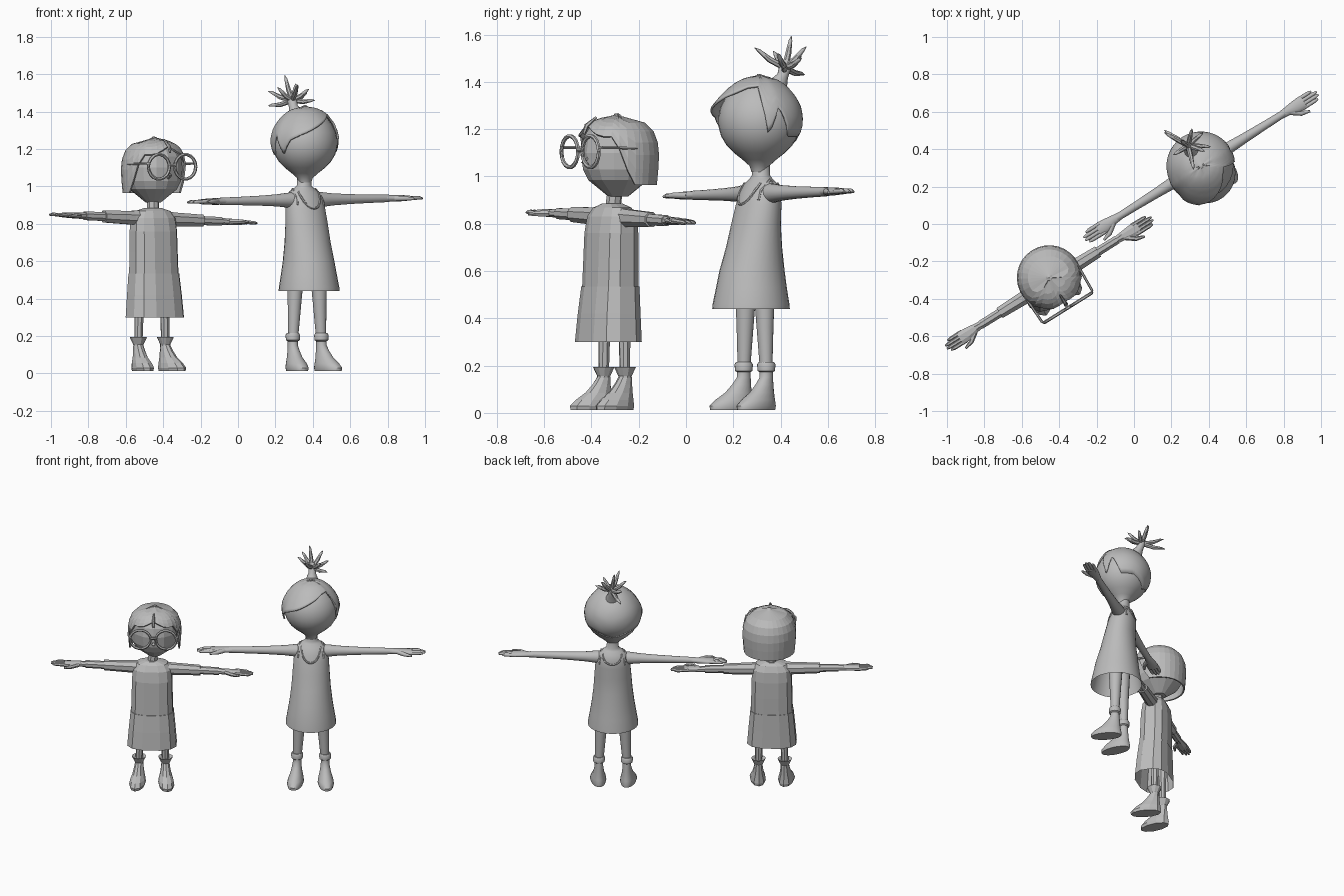
import bpy, bmesh, math
from mathutils import Matrix, Vector

if "Cube" in bpy.data.objects:
    bpy.data.objects.remove(bpy.data.objects["Cube"])

grey = bpy.data.materials.new("plain_grey")
grey.diffuse_color = (0.5, 0.5, 0.5, 1)
grey.use_nodes = True
grey.node_tree.nodes["Principled BSDF"].inputs["Base Color"].default_value = grey.diffuse_color
frame = Matrix()      # placement of the figure being built
low = False           # low-poly style switch
prefix = ""


def place(x, y):
    return Matrix.Translation((x, y, 0)) @ Matrix.Rotation(math.radians(32), 4, 'Z')


def finish(name, bm, closed=True):
    bmesh.ops.remove_doubles(bm, verts=bm.verts, dist=0.0004)
    bmesh.ops.recalc_face_normals(bm, faces=bm.faces)
    for f in bm.faces:
        f.smooth = not low
    me = bpy.data.meshes.new(prefix + name)
    bm.to_mesh(me)
    bm.free()
    me.transform(frame)
    me.materials.append(grey)
    ob = bpy.data.objects.new(prefix + name, me)
    bpy.context.collection.objects.link(ob)
    if not low:
        me.set_sharp_from_angle(angle=math.radians(50))
    return ob


def skin(name, rings, cap0=True, cap1=True):
    """Bridge equal rings of points into a surface."""
    bm = bmesh.new()
    vs = [[bm.verts.new(p) for p in r] for r in rings]
    n = len(vs[0])
    for a, b in zip(vs, vs[1:]):
        for i in range(n):
            k = (i + 1) % n
            bm.faces.new((a[i], a[k], b[k], b[i]))
    if cap0:
        bm.faces.new(vs[0])
    if cap1:
        bm.faces.new(vs[-1])
    return finish(name, bm)


def loft(name, rings, axis='z', n=None, power=1.0, turn=None, cap0=True):
    """Rings are (position, centre 1, centre 2, radius 1, radius 2)."""
    n = n or (10 if low else 28)
    out = []
    for p, c1, c2, r1, r2 in rings:
        ring = []
        for i in range(n):
            a = 2 * math.pi * (i + 0.5) / n
            c, s = math.cos(a), math.sin(a)
            u = c1 + r1 * math.copysign(abs(c) ** power, c)
            v = c2 + r2 * math.copysign(abs(s) ** power, s)
            q = Vector((u, v, p)) if axis == 'z' else Vector((p, u, v))
            ring.append(turn @ q if turn else q)
        out.append(ring)
    return skin(name, out, cap0)


def tube(name, pts, radii, n=None):
    n = n or (6 if low else 10)
    pts = [Vector(p) for p in pts]
    out = []
    for i, p in enumerate(pts):
        t = pts[min(i + 1, len(pts) - 1)] - pts[max(i - 1, 0)]
        q = t.to_track_quat('Z', 'Y')
        r = radii[i] if isinstance(radii, (list, tuple)) else radii
        out.append([p + q @ Vector((r * math.cos(2 * math.pi * k / n),
                                    r * math.sin(2 * math.pi * k / n), 0)) for k in range(n)])
    return skin(name, out)


def lerp(table, x):
    if x <= table[0][0]:
        return table[0][1]
    for (a, u), (b, v) in zip(table, table[1:]):
        if x <= b:
            return u + (v - u) * (x - a) / (b - a)
    return table[-1][1]


def hair_shell(name, profile, edge, centre, off, n, rows, flare=0, flare_at=0):
    """Shell over the head whose lower edge height depends on direction."""
    top = profile[-1][0] + off
    out = []
    for j in range(rows + 1):
        t = (j / rows) ** 1.6
        ring = []
        for i in range(n):
            deg = -180 + 360 * i / n
            a = math.radians(deg)
            z = top + (lerp(edge, deg) - top) * t
            r = lerp(profile, z - off * t) + off * min(1, j)
            if j == 0:
                r = 0.001
            r += flare * t * t * max(0, math.cos(math.radians(deg - flare_at))) ** 3
            ring.append((centre[0] + r * math.sin(a), centre[1] - r * math.cos(a), z))
        out.append(ring)
    ob = skin(name, out, cap1=False)
    m = ob.modifiers.new("thickness", 'SOLIDIFY')
    m.thickness, m.offset = 0.01, -1
    return ob


def legs_and_boots(hip, ankle, leg_r, cuff):
    for side, s in (("left", -1), ("right", 1)):
        tube(side + "_leg", [(s * hip, 0.02, 0.6), (s * (hip + ankle) / 2, 0.02, 0.36),
                             (s * ankle, 0.02, 0.15)], leg_r, 8 if low else 16)
        turn = Matrix.Translation((s * ankle, 0.02, 0)) @ Matrix.Rotation(s * math.radians(8), 4, 'Z')
        loft(side + "_boot", [(0.012, 0, -0.056, 0.046, 0.098), (0.03, 0, -0.056, 0.052, 0.1),
                              (0.055, 0, -0.045, 0.048, 0.084), (0.085, 0, -0.025, 0.038, 0.06),
                              (0.12, 0, -0.01, 0.031, 0.042), (0.15, 0, 0, 0.027, 0.03)] +
             [(z, 0, 0, r, r) for z, r in cuff], turn=turn, n=10 if low else 20)


def hand(side, s, wrist, y, z, slope):
    h = lambda x: z + slope * s * x
    loft(side + "_hand", [(s * (wrist + d), y - o, h(wrist + d), a, b) for d, o, a, b in
         ((-0.02, 0, 0.02, 0.018), (0.03, 0, 0.026, 0.018), (0.08, 0.004, 0.037, 0.017),
          (0.13, 0.004, 0.038, 0.014))], 'x', n=8 if low else 14)
    for k in range(4):
        fy = y - 0.031 + 0.018 * k
        end = wrist + (0.2, 0.215, 0.215, 0.19)[k]
        tube(f"{side}_finger_{k + 1}", [(s * (wrist + 0.1), fy, h(wrist)), (s * (end - 0.02), fy, h(end)),
                                        (s * end, fy, h(end) - 0.003)], (0.011, 0.01, 0.005))
    tube(side + "_thumb", [(s * (wrist + 0.04), y - 0.015, h(wrist)), (s * (wrist + 0.085), y - 0.05, h(wrist)),
                           (s * (wrist + 0.13), y - 0.064, h(wrist) - 0.003)], (0.015, 0.013, 0.006))


# ---------- tall smooth figure ----------
frame, prefix = place(0.38, 0.275), "tall_"
torso = [(0.44, 0, 0, 0.162, 0.165), (0.46, 0, 0, 0.161, 0.163), (0.53, 0, 0.002, 0.149, 0.15),
         (0.6, 0, 0.005, 0.138, 0.138), (0.7, 0, 0.015, 0.126, 0.116), (0.8, 0, 0.025, 0.119, 0.099),
         (0.88, 0, 0.038, 0.113, 0.09), (0.93, 0, 0.045, 0.106, 0.08), (0.97, 0, 0.05, 0.088, 0.062),
         (0.99, 0, 0.05, 0.058, 0.045), (1.005, 0, 0.05, 0.039, 0.038), (1.06, 0, 0.05, 0.037, 0.037)]
dress = loft("dress_and_neck", torso, cap0=False)


def on_torso(x, z, front):
    rx, ry, cy = (lerp([(r[0], r[k]) for r in torso], z) for k in (3, 4, 2))
    return (x, cy + front * ry * math.sqrt(max(0, 1 - (x / rx) ** 2)), z)


# rounded neckline and armhole edges
for label, f, depth in (("front", -1, 0.09), ("back", 1, 0.06)):
    tube(label + "_neckline", [on_torso(0.062 * math.cos(math.pi * k / 14),
         0.972 - depth * math.sin(math.pi * k / 14), f) for k in range(15)], 0.006, 6)
for side, s in (("left", -1), ("right", 1)):
    tube(side + "_strap", [on_torso(s * 0.083, 0.9, -1), on_torso(s * 0.078, 0.94, -1), (s * 0.072, 0.05, 0.985),
                           on_torso(s * 0.078, 0.94, 1), on_torso(s * 0.083, 0.9, 1)], 0.007, 6)
    slope = 0.015
    loft(side + "_arm", [(s * x, 0.045, 0.928 + slope * s * x, r, r) for x, r in
         ((0.06, 0.042), (0.11, 0.04), (0.17, 0.033), (0.28, 0.027), (0.4, 0.023), (0.53, 0.02))], 'x', n=16)
    hand(side, s, 0.52, 0.045, 0.928, slope)
legs_and_boots(0.07, 0.09, (0.05, 0.036, 0.025), ((0.172, 0.028), (0.178, 0.037), (0.205, 0.039), (0.215, 0.033)))

# head, hair cap and topknot
head = [(1.02, 0.034), (1.045, 0.042), (1.07, 0.07), (1.1, 0.108), (1.13, 0.138), (1.17, 0.162), (1.21, 0.173),
        (1.25, 0.174), (1.29, 0.166), (1.33, 0.147), (1.37, 0.117), (1.395, 0.089), (1.412, 0.06), (1.42, 0.036),
        (1.424, 0.001)]
loft("head", [(z, 0, 0.042, r, r) for z, r in head])
hair_shell("hair", head, [(-180, 1.12), (-130, 1.17), (-105, 1.17), (-86, 1.28), (-71, 1.17), (-55, 1.25),
           (-30, 1.29), (0, 1.34), (35, 1.38), (56, 1.385), (64, 1.28), (71, 1.17), (86, 1.3), (105, 1.17),
           (135, 1.17), (180, 1.12)], (0, 0.042), 0.01, 72, 14, 0.028, -35)
knot = Vector((0, 0.17, 1.46))
tube("topknot_stem", [(0, 0.13, 1.38), (0, 0.158, 1.425), knot, knot + Vector((0, 0.01, 0.03))],
     (0.045, 0.024, 0.026, 0.012), 14)
for i, tip in enumerate([(-0.02, 0.044, 0.135), (-0.073, 0.128, 0.05), (-0.066, 0.14, -0.03), (-0.043, -0.126, 0.085),
                         (0.06, -0.073, 0.06), (0.1, -0.07, 0), (0.065, 0.066, 0.09), (0.105, 0.017, 0.04),
                         (-0.094, 0, 0.07)]):
    d = Vector(tip)
    tube(f"hair_spike_{i + 1}", [knot, knot + d * 0.5 + Vector((0, 0, -0.008)), knot + d * 0.85, knot + d],
         (0.014, 0.013, 0.008, 0.001), 7)

# ---------- short faceted figure ----------
low, frame, prefix = True, place(-0.45, -0.32), "short_"
loft("skirt", [(0.3, 0, -0.01, 0.162, 0.115), (0.42, 0, -0.006, 0.152, 0.108), (0.535, 0, 0, 0.141, 0.1)],
     n=12, power=0.75, cap0=False)
loft("bodice", [(0.53, 0, 0, 0.137, 0.097), (0.65, 0, 0.003, 0.134, 0.095), (0.76, 0, 0.005, 0.132, 0.092),
                (0.83, 0, 0.008, 0.126, 0.082), (0.868, 0, 0.01, 0.1, 0.062), (0.885, 0, 0.01, 0.045, 0.04)],
     n=12, power=0.75)
loft("neck", [(0.86, 0, 0.012, 0.033, 0.033), (0.96, 0.01, 0.02, 0.033, 0.033)], n=8)
for side, s in (("left", -1), ("right", 1)):
    slope = -0.035
    for part, rings in (("sleeve", ((0.07, 0.046), (0.13, 0.04), (0.31, 0.034))),
                        ("cuff", ((0.28, 0.026), (0.43, 0.025))), ("forearm", ((0.4, 0.02), (0.46, 0.019)))):
        loft(f"{side}_{part}", [(s * x, 0.01, 0.828 + slope * s * x, r, r) for x, r in rings], 'x', n=8)
    hand(side, s, 0.435, 0.01, 0.828, slope)
legs_and_boots(0.075, 0.085, (0.035, 0.026, 0.022), ((0.155, 0.028), (0.195, 0.047), (0.185, 0.03)))

# head and bobbed hair
cx, cy = 0.015, 0.03
face = [(0.915, 0.042), (0.95, 0.085), (0.985, 0.128), (1.03, 0.15), (1.1, 0.158), (1.16, 0.149), (1.2, 0.127),
        (1.235, 0.085), (1.25, 0.03)]
loft("head", [(z, cx, cy, r, r) for z, r in face], n=14)
bob = [(0.96, 0.148), (1.0, 0.153), (1.1, 0.158), (1.16, 0.148), (1.2, 0.127), (1.23, 0.093), (1.247, 0.05),
       (1.252, 0.001)]
hair_shell("bobbed_hair", bob, [(-180, 0.965), (-82, 0.965), (-66, 1.06), (-54, 1.17), (-30, 1.17), (0, 1.215),
           (30, 1.17), (54, 1.17), (66, 1.06), (82, 0.965), (180, 0.965)], (cx, cy), 0.016, 30, 7, 0.008, 0)
tube("hair_parting", [(cx, cy - 0.172, 1.18), (cx, cy - 0.158, 1.215), (cx, cy - 0.11, 1.25)], (0.006, 0.01, 0.005))

# round glasses
gy, gz = cy - 0.19, 1.105
for side, s in (("left", -1), ("right", 1)):
    gx = cx + s * 0.083
    tube(side + "_rim", [(gx + 0.066 * math.cos(math.pi * k / 9), gy, gz + 0.066 * math.sin(math.pi * k / 9))
                         for k in range(19)], 0.009)
    tube(side + "_temple", [(gx + s * 0.066, gy, gz + 0.015), (cx + s * 0.158, gy + 0.01, gz + 0.018),
                            (cx + s * 0.165, cy - 0.01, gz + 0.015)], 0.007)
tube("bridge", [(cx - 0.02, gy, gz + 0.008), (cx + 0.02, gy, gz + 0.008)], 0.009)
tube("nose", [(cx, cy - 0.15, 1.08), (cx, cy - 0.172, 1.06), (cx, cy - 0.145, 1.045)], (0.008, 0.012, 0.008))
